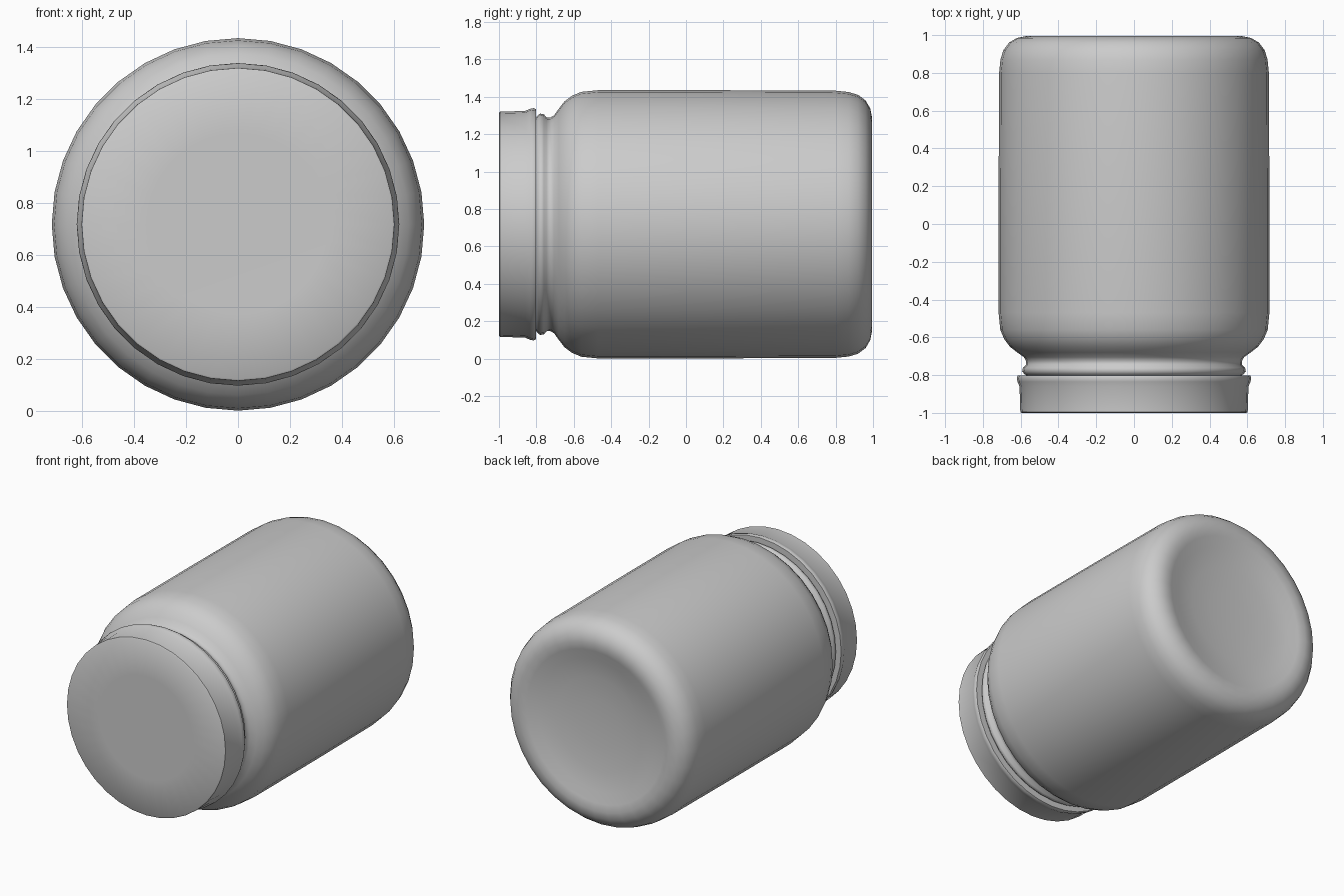
import bpy, bmesh, math

if "Cube" in bpy.data.objects:
    bpy.data.objects.remove(bpy.data.objects["Cube"])

CENTRE_Z = 0.718
SIDES = 36


def lathe(name, profile, angle):
    """Spin (y, radius) points around the jar's lengthwise axis."""
    bm = bmesh.new()
    rings = []
    for y, r in profile:
        if r == 0:
            rings.append([bm.verts.new((0, y, CENTRE_Z))])
            continue
        rings.append([bm.verts.new((r * math.sin(2 * math.pi * i / SIDES), y,
                                    CENTRE_Z + r * math.cos(2 * math.pi * i / SIDES)))
                      for i in range(SIDES)])
    for a, b in zip(rings, rings[1:]):
        for i in range(SIDES):
            j = (i + 1) % SIDES
            if len(a) == 1:
                bm.faces.new((a[0], b[i], b[j]))
            elif len(b) == 1:
                bm.faces.new((a[i], b[0], a[j]))
            else:
                bm.faces.new((a[i], b[i], b[j], a[j]))
    bmesh.ops.recalc_face_normals(bm, faces=bm.faces)
    mesh = bpy.data.meshes.new(name)
    bm.to_mesh(mesh)
    bm.free()
    obj = bpy.data.objects.new(name, mesh)
    bpy.context.collection.objects.link(obj)
    bpy.ops.object.select_all(action='DESELECT')
    obj.select_set(True)
    bpy.context.view_layer.objects.active = obj
    bpy.ops.object.shade_smooth_by_angle(angle=math.radians(angle))
    return obj


# Jar: threaded neck, sloped shoulder, straight wall, rounded heel, dished base
lathe("jar_body", [
    (-0.805, 0.565), (-0.795, 0.58), (-0.78, 0.592), (-0.76, 0.588),
    (-0.745, 0.572), (-0.725, 0.571), (-0.705, 0.583), (-0.68, 0.618),
    (-0.65, 0.657), (-0.61, 0.687), (-0.56, 0.708), (-0.47, 0.717),
    (0.15, 0.717), (0.80, 0.714), (0.87, 0.707), (0.92, 0.692),
    (0.96, 0.662), (0.985, 0.62), (0.995, 0.57), (0.985, 0.52),
    (0.965, 0.45), (0.945, 0.32), (0.935, 0.16), (0.932, 0)], 60)

# Screw cap: flat front, nearly straight skirt, small flared lip, underside
lathe("screw_cap", [
    (-0.998, 0), (-0.999, 0.35), (-1.0, 0.595), (-0.995, 0.602),
    (-0.86, 0.606), (-0.835, 0.617), (-0.815, 0.621), (-0.803, 0.616),
    (-0.803, 0.56)], 50)
